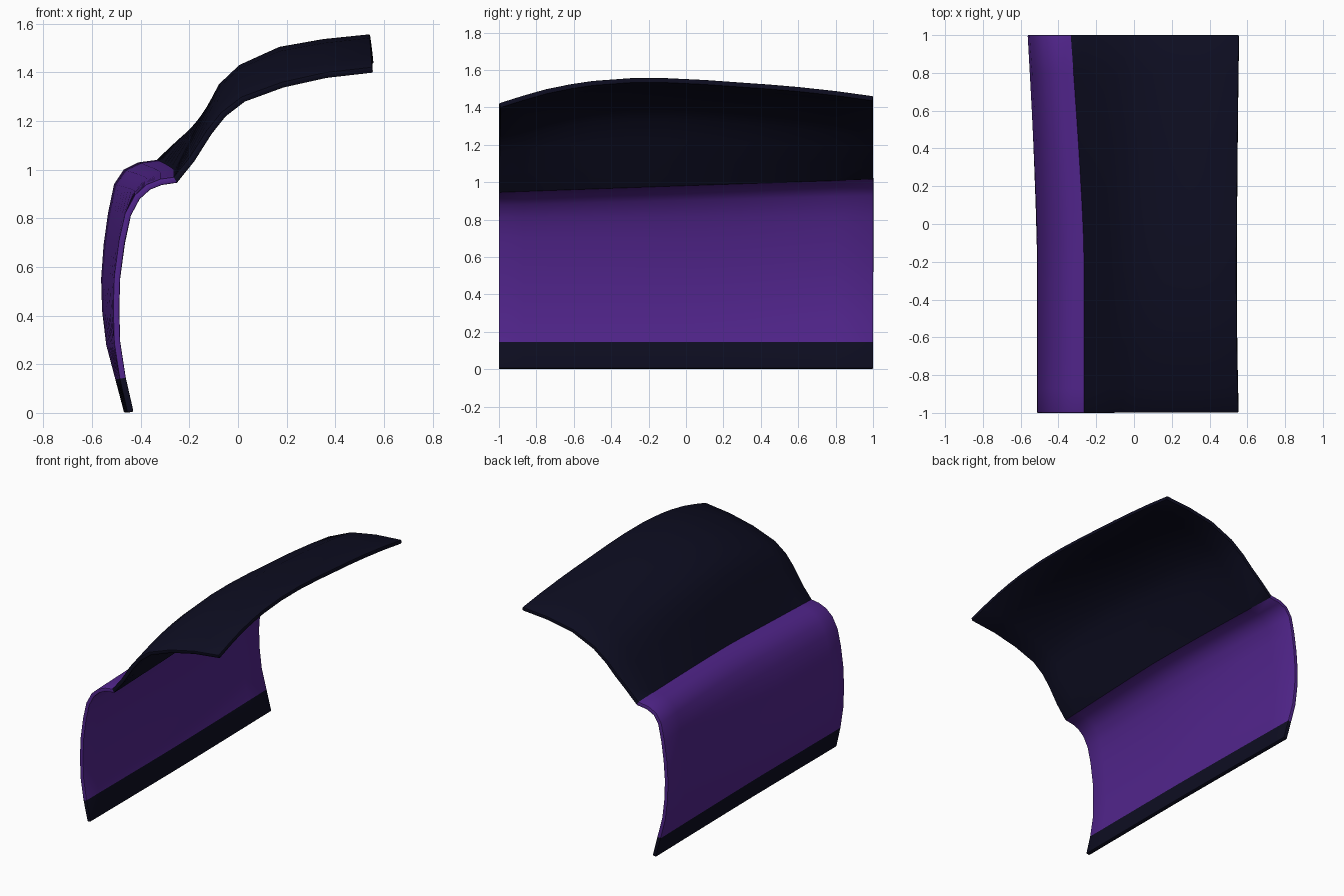
import bpy
import bmesh

cube = bpy.data.objects.get("Cube")
if cube:
    bpy.data.objects.remove(cube, do_unlink=True)


def make_material(name, color):
    mat = bpy.data.materials.new(name)
    mat.use_nodes = True
    mat.diffuse_color = color
    bsdf = mat.node_tree.nodes["Principled BSDF"]
    bsdf.inputs["Base Color"].default_value = color
    bsdf.inputs["Roughness"].default_value = 0.6
    return mat


navy = make_material("dark navy", (0.004, 0.004, 0.015, 1))
purple = make_material("purple", (0.082, 0.018, 0.26, 1))

# Outer cross-sections (x, z) at the front and back ends, sill to roof edge
front = [(-.455, 0), (-.487, .14), (-.51, .29), (-.514, .43), (-.51, .56),
         (-.49, .71), (-.465, .82), (-.425, .895), (-.375, .94), (-.32, .962),
         (-.265, .97),
         (-.20, 1.05), (-.13, 1.16), (-.07, 1.235), (.015, 1.30),
         (.18, 1.36), (.36, 1.40), (.552, 1.422)]
back = [(-.468, 0), (-.505, .14), (-.542, .28), (-.559, .42), (-.563, .55),
        (-.553, .69), (-.535, .82), (-.51, .94), (-.47, 1.0), (-.41, 1.03),
        (-.335, 1.04),
        (-.25, 1.12), (-.17, 1.19), (-.10, 1.26), (.0, 1.335),
        (.17, 1.41), (.36, 1.445), (.555, 1.46)]
WAIST = 10
# Height the roof gains at its crown, from the waist to the roof edge
crown = [0] * WAIST + [0, .035, .07, .107, .118, .126, .12, .121]
# Lengthwise stations: (y, share of crown)
stations = [(-1, 0), (-.87, .32), (-.75, .58), (-.62, .78), (-.5, .91),
            (-.3, 1), (-.1, .97), (.1, .86), (.3, .71), (.45, .6),
            (.6, .47), (.8, .26), (1, 0)]

# Lofted sheet
bm = bmesh.new()
rows = []
for y, share in stations:
    t = (y + 1) / 2
    flare = max(0, (y + .15) / 1.15) ** 1.25
    row = []
    for (xf, zf), (xb, zb), rise in zip(front, back, crown):
        x = xf + (xb - xf) * flare - .08 * rise * share
        z = zf + (zb - zf) * t + rise * share
        row.append(bm.verts.new((x, y, z)))
    rows.append(row)

# Sill strip and roof are dark, the side panel between them is purple
for r0, r1 in zip(rows, rows[1:]):
    for i in range(len(front) - 1):
        face = bm.faces.new((r0[i], r0[i + 1], r1[i + 1], r1[i]))
        face.material_index = 1 if 1 <= i < WAIST else 0

mesh = bpy.data.meshes.new("side_panel_and_roof")
bm.to_mesh(mesh)
bm.free()
mesh.materials.append(navy)
mesh.materials.append(purple)
shell = bpy.data.objects.new("side_panel_and_roof", mesh)
bpy.context.collection.objects.link(shell)

# Sheet thickness with softened rims
solid = shell.modifiers.new("thickness", 'SOLIDIFY')
solid.thickness = .026
solid.offset = -1
solid.use_even_offset = True
bevel = shell.modifiers.new("soft_rim", 'BEVEL')
bevel.width = .005
bevel.segments = 2
bevel.limit_method = 'ANGLE'
bevel.angle_limit = 1.2

bpy.context.view_layer.objects.active = shell
shell.select_set(True)
for name in [m.name for m in shell.modifiers]:
    bpy.ops.object.modifier_apply(modifier=name)
bpy.ops.object.shade_smooth_by_angle(angle=.6)
